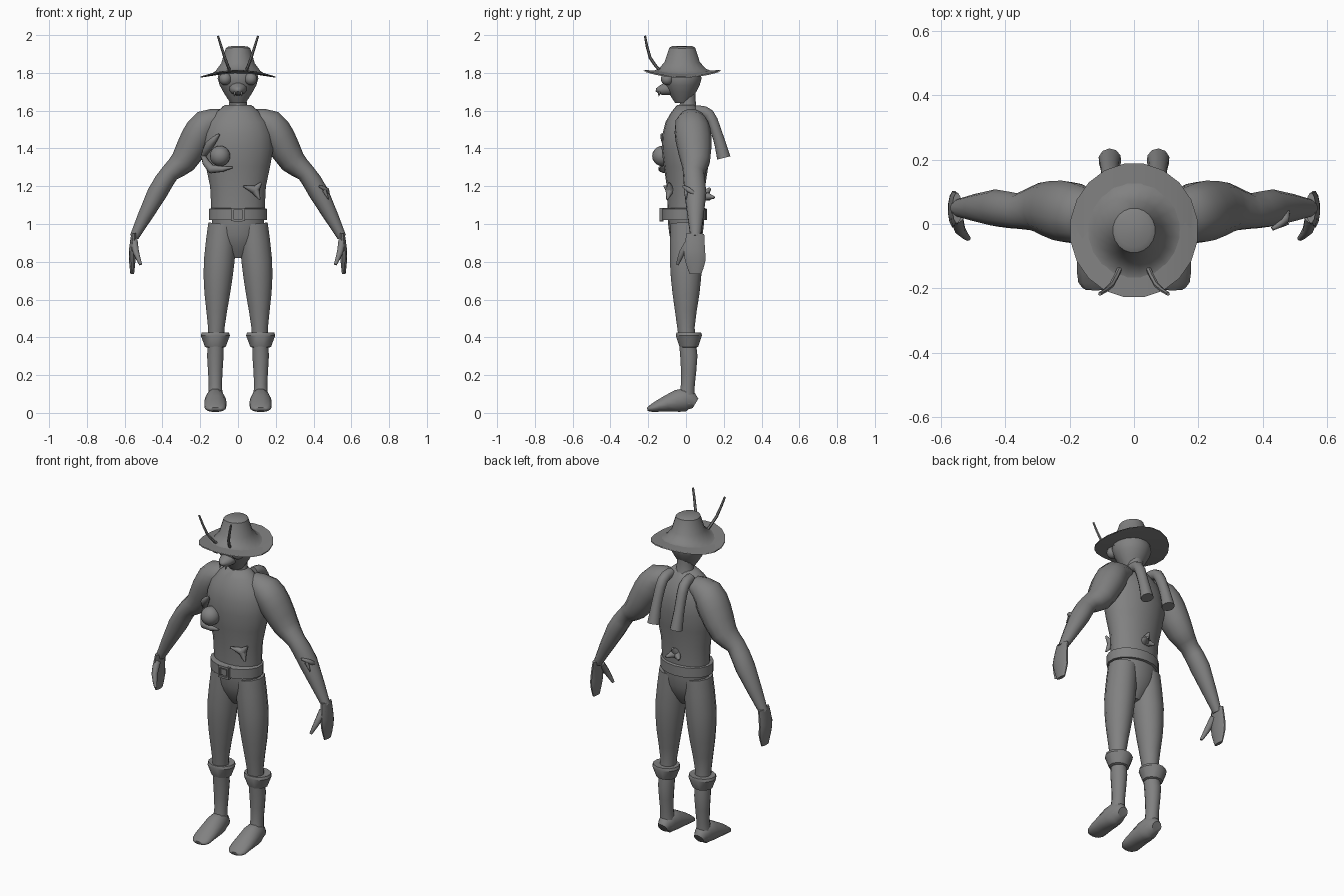
import bpy, bmesh, math
from mathutils import Vector

cube = bpy.data.objects.get("Cube")
if cube:
    bpy.data.objects.remove(cube)

GREY = (0.22, 0.22, 0.22, 1)
material = bpy.data.materials.new("plain grey")
material.use_nodes = True
material.diffuse_color = GREY
material.node_tree.nodes["Principled BSDF"].inputs["Base Color"].default_value = GREY


def finish(name, bm, angle=50):
    """Turn a bmesh into a smooth-shaded grey object."""
    bmesh.ops.recalc_face_normals(bm, faces=bm.faces[:])
    mesh = bpy.data.meshes.new(name)
    bm.to_mesh(mesh)
    bm.free()
    mesh.materials.append(material)
    obj = bpy.data.objects.new(name, mesh)
    bpy.context.collection.objects.link(obj)
    bpy.ops.object.select_all(action="DESELECT")
    obj.select_set(True)
    bpy.context.view_layer.objects.active = obj
    bpy.ops.object.shade_smooth_by_angle(angle=math.radians(angle))


def spline(rows, steps):
    """Rounded path through the rows; a single step keeps straight segments."""
    result = []
    last = len(rows) - 1
    for i in range(last):
        before, start = rows[max(i - 1, 0)], rows[i]
        end, after = rows[i + 1], rows[min(i + 2, last)]
        for step in range(steps):
            t = step / steps
            result.append([
                b + t / 2 * (c - a + t * (2*a - 5*b + 4*c - d + t * (3*b - 3*c + d - a)))
                for a, b, c, d in zip(before, start, end, after)])
    return result + [list(rows[last])]


def loft(name, rows, depth=1, sides=12, steps=2, mirror=1, angle=50, side=(1, 0, 0), warp=None):
    """Skin rings along a path; each row is x, y, z, radius and maybe its own depth."""
    bm = bmesh.new()
    path = spline(rows, steps)
    points = [Vector((row[0] * mirror, row[1], row[2])) for row in path]
    across = Vector(side)
    rings = []
    for i, (point, row) in enumerate(zip(points, path)):
        ahead = points[min(i + 1, len(points) - 1)] - points[max(i - 1, 0)]
        ahead.normalize()
        across = (across - ahead * across.dot(ahead)).normalized()
        over = ahead.cross(across) * (row[4] if len(row) > 4 else depth)
        ring = []
        for k in range(sides):
            turn = math.tau * (k + 0.5) / sides
            corner = point + (across * math.cos(turn) + over * math.sin(turn)) * row[3]
            if warp:
                corner = warp(corner)
            ring.append(bm.verts.new(corner))
        rings.append(ring)
    for low, high in zip(rings, rings[1:]):
        for k in range(sides):
            n = (k + 1) % sides
            bm.faces.new((low[k], low[n], high[n], high[k]))
    bm.faces.new(rings[0])
    bm.faces.new(rings[-1])
    finish(name, bm, angle)


def upright(name, x, y, profile, **options):
    """Vertical loft from pairs of height and half width."""
    loft(name, [(x, y, height, width) for height, width in profile], **options)


def ball(name, centre, radius):
    bm = bmesh.new()
    bmesh.ops.create_uvsphere(bm, u_segments=16, v_segments=10, radius=radius)
    bmesh.ops.translate(bm, verts=bm.verts[:], vec=centre)
    finish(name, bm)


def box(name, centre, size):
    bm = bmesh.new()
    bmesh.ops.create_cube(bm, size=1)
    bmesh.ops.scale(bm, verts=bm.verts[:], vec=size)
    bmesh.ops.translate(bm, verts=bm.verts[:], vec=centre)
    finish(name, bm, angle=30)


def thorns(name, root, radius, tips):
    """Cluster of short spikes sharing one root."""
    for tip in tips:
        loft(name, [(*root, radius), (*tip, radius / 5)], sides=8, side=(0.3, 0.9, 0.2))


def curl_brim(corner):
    """Raise the brim at front and back."""
    corner.z += 0.8 * (corner.y + 0.02) ** 2
    return corner


# Torso, neck and head
upright("torso", 0, 0, [
    (.82, .04), (.9, .11), (1, .14), (1.2, .15), (1.4, .19), (1.54, .16), (1.63, .07),
], depth=.68, sides=18)
upright("neck", 0, .01, [(1.55, .08), (1.63, .05), (1.7, .045)], depth=.9)
upright("head", 0, -.02, [
    (1.64, .04), (1.7, .08), (1.77, .11), (1.84, .09)], depth=.95, sides=16)
loft("snout", [(0, -.08, 1.72, .05), (0, -.13, 1.71, .035), (0, -.16, 1.71, .01)], depth=.8)

# Hat with a curled brim
upright("hat", 0, -.02, [
    (1.79, .1), (1.774, .2), (1.78, .2), (1.79, .15), (1.81, .12), (1.85, .09),
    (1.93, .066), (1.94, .05),
], depth=1.05, sides=20, steps=1, angle=40, warp=curl_brim)

# Belt and buckle frame
upright("belt", 0, -.01, [
    (1.02, .14), (1.022, .156), (1.08, .156), (1.085, .14),
], depth=.77, sides=18, steps=1, angle=35)
for s in (-1, 1):
    box("buckle_side", (s * .03, -.13, 1.05), (.012, .02, .07))
    box("buckle_rail", (0, -.13, 1.05 + s * .03), (.05, .02, .012))
box("buckle_plate", (0, -.13, 1.05), (.035, .01, .035))

for s, tag in ((1, "left"), (-1, "right")):
    # Arm, flat hand and thumb
    loft(tag + "_arm", [
        (.08, .03, 1.56, .05), (.165, .03, 1.53, .08), (.22, .04, 1.45, .086),
        (.29, .05, 1.33, .07), (.36, .04, 1.27, .05), (.43, .05, 1.16, .052),
        (.55, .05, .93, .024),
    ], depth=1.12, mirror=s)
    loft(tag + "_hand", [
        (.55, .05, .95, .015), (.56, .045, .86, .018), (.56, .05, .8, .017),
        (.56, .05, .735, .01),
    ], depth=3.2, mirror=s)
    loft(tag + "_thumb", [
        (.55, .02, .91, .02), (.54, -.02, .85, .017), (.515, -.045, .785, .008),
    ], sides=8, mirror=s)

    # Leg, boot cuff and foot
    loft(tag + "_leg", [
        (.08, 0, 1, .08), (.1, 0, .8, .084), (.11, 0, .63, .07), (.115, 0, .45, .045),
        (.12, .015, .3, .045), (.12, .01, .15, .036), (.12, 0, .05, .045),
    ], depth=1.05, mirror=s)
    upright(tag + "_cuff", s * .12, .015, [
        (.345, .045), (.35, .057), (.41, .08), (.425, .075), (.42, .05),
    ], depth=.9, steps=1, angle=35)
    loft(tag + "_foot", [
        (.12, .05, .05, .03, 1), (.12, 0, .07, .05, 1.3), (.12, -.1, .05, .06, .75),
        (.12, -.18, .025, .055, .4), (.12, -.205, .02, .03, .3),
    ], mirror=s)

    # Eyes, fangs and antennae
    ball(tag + "_eye", (s * .068, -.1, 1.768), .033)
    thorns(tag + "_fang", (s * .018, -.14, 1.7), .008, [(s * .02, -.145, 1.675)])
    loft(tag + "_antenna", [
        (.043, -.135, 1.81, .008), (.07, -.19, 1.88, .008), (.106, -.217, 1.995, .006),
    ], sides=6, mirror=s)

    # Hanging tubes on the upper back
    loft(tag + "_back_tube", [
        (.065, .05, 1.6, .028), (.07, .12, 1.58, .03), (.075, .17, 1.46, .029),
        (.075, .2, 1.35, .036),
    ], sides=10, steps=3, mirror=s)

# Chest growth: bulb held between two curled blades
ball("chest_bulb", (-.095, -.125, 1.36), .054)
loft("chest_upper_blade", [
    (-.19, -.04, 1.35, .01), (-.15, -.1, 1.42, .024), (-.1, -.13, 1.475, .006)], sides=8)
loft("chest_lower_blade", [
    (-.185, -.05, 1.36, .012), (-.14, -.115, 1.29, .024), (-.03, -.14, 1.3, .005)], sides=8)

# Thorny growths on the waist, left forearm and lower back
thorns("waist_thorn", (.09, -.085, 1.18), .024, [
    (.03, -.115, 1.2), (.125, -.09, 1.22), (.115, -.1, 1.13)])
loft("forearm_ridge", [
    (.43, -.015, 1.2, .006), (.47, .015, 1.18, .014), (.475, .06, 1.15, .006)], sides=8)
thorns("forearm_thorn", (.455, 0, 1.18), .012, [(.48, 0, 1.13)])
thorns("back_thorn", (0, .09, 1.15), .03, [(-.04, .125, 1.13), (.03, .15, 1.14), (0, .13, 1.19)])
